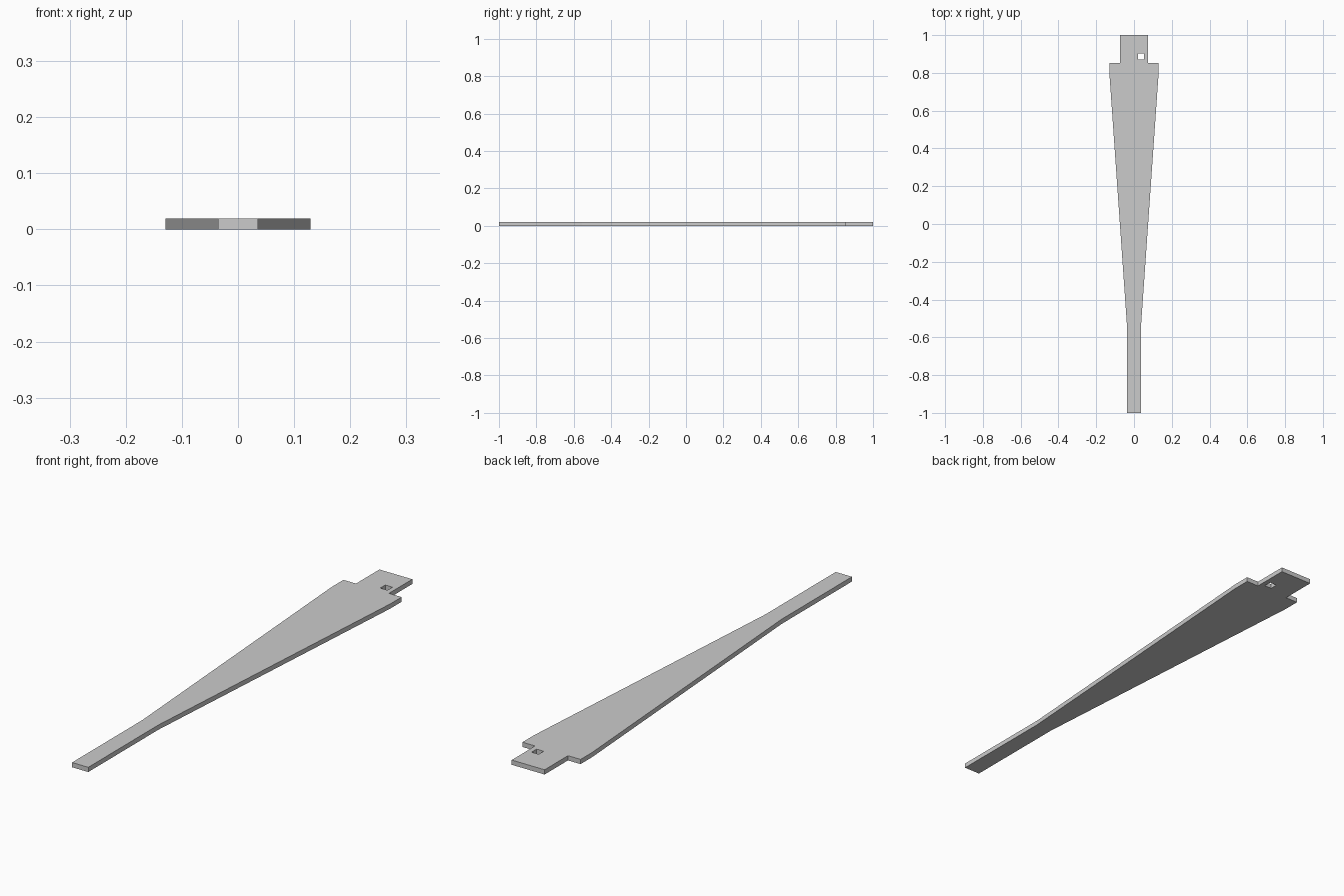
import bpy
import bmesh

if "Cube" in bpy.data.objects:
    bpy.data.objects.remove(bpy.data.objects["Cube"])

THICKNESS = 0.019

# Right half of the plank outline, narrow tip to tenon end, mirrored for the left
half = [(0.036, -1.0), (0.036, -0.555), (0.129, 0.78),
        (0.129, 0.852), (0.073, 0.852), (0.073, 1.0)]
outline = half + [(-x, y) for x, y in reversed(half)]

# Square peg hole through the tenon, off to one side
cx, cy, r = 0.037, 0.887, 0.016
hole = [(cx - r, cy - r), (cx + r, cy - r), (cx + r, cy + r), (cx - r, cy + r)]


def add_loop(bm, points):
    verts = [bm.verts.new((x, y, 0)) for x, y in points]
    return [bm.edges.new((v, verts[(i + 1) % len(verts)])) for i, v in enumerate(verts)]


# Fill between the two loops, then extrude to a flat plank
bm = bmesh.new()
edges = add_loop(bm, outline) + add_loop(bm, hole)
bmesh.ops.triangle_fill(bm, edges=edges, use_beauty=True, use_dissolve=False)
ext = bmesh.ops.extrude_face_region(bm, geom=bm.faces[:], use_keep_orig=True)
top = [g for g in ext["geom"] if isinstance(g, bmesh.types.BMVert)]
bmesh.ops.translate(bm, verts=top, vec=(0, 0, THICKNESS))
bmesh.ops.recalc_face_normals(bm, faces=bm.faces[:])

mesh = bpy.data.meshes.new("tapered_plank")
bm.to_mesh(mesh)
bm.free()
plank = bpy.data.objects.new("tapered_plank", mesh)
bpy.context.collection.objects.link(plank)
